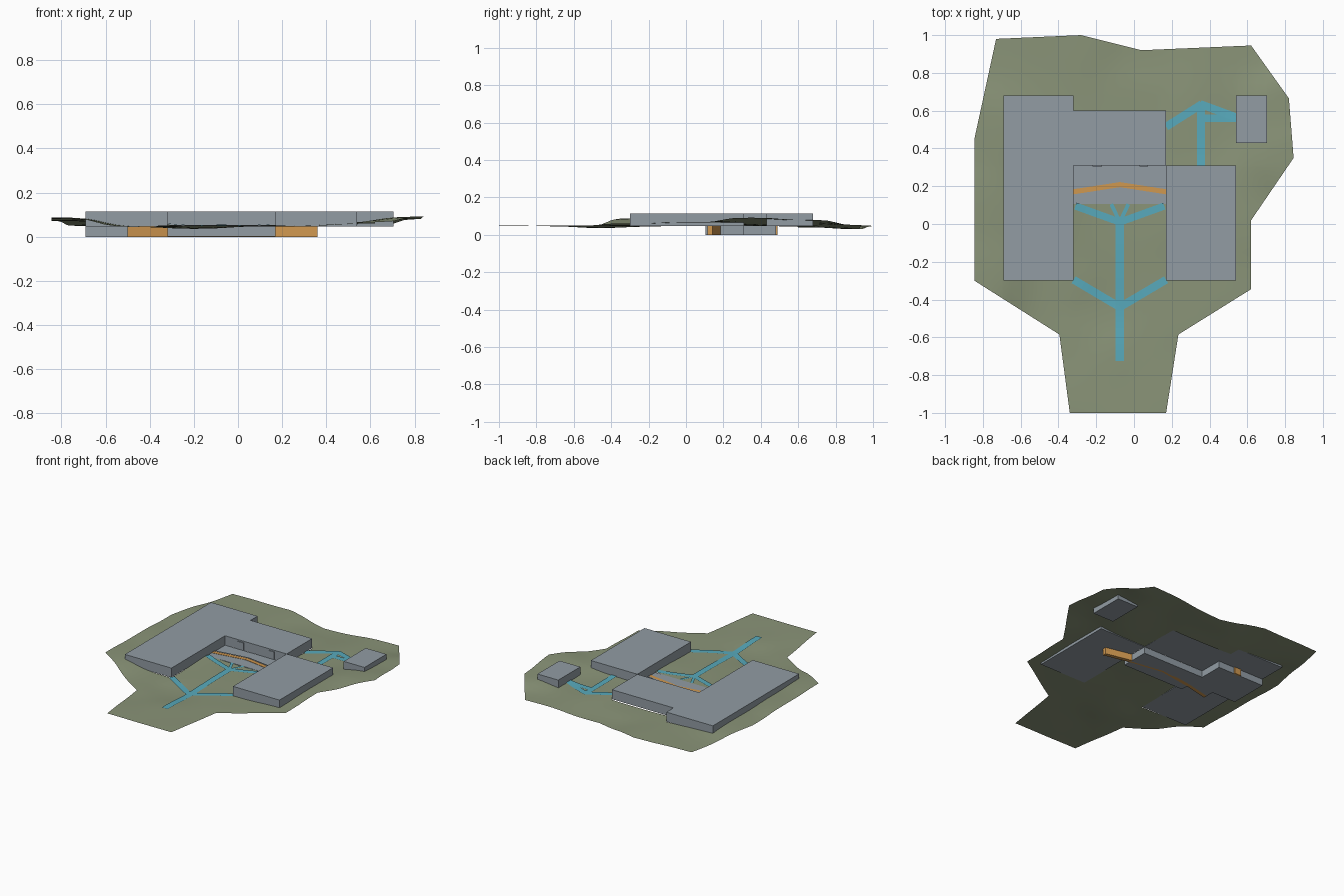
import bpy, bmesh, math
from mathutils import Vector

if "Cube" in bpy.data.objects:
    bpy.data.objects.remove(bpy.data.objects["Cube"])


def material(name, rgb):
    m = bpy.data.materials.new(name)
    lin = [((c / 255 + 0.055) / 1.055) ** 2.4 for c in rgb]
    m.diffuse_color = (*lin, 1)
    m.use_nodes = True
    m.node_tree.nodes["Principled BSDF"].inputs["Base Color"].default_value = m.diffuse_color
    return m


GREY = material("wall_grey", (146, 156, 164))
GREEN = material("grass_green", (138, 148, 120))
TEAL = material("path_teal", (88, 170, 188))
ORANGE = material("timber_orange", (208, 152, 80))


def finish(name, bm, mat):
    me = bpy.data.meshes.new(name)
    bm.to_mesh(me)
    bm.free()
    me.materials.append(mat)
    ob = bpy.data.objects.new(name, me)
    bpy.context.collection.objects.link(ob)
    return ob


def prism(name, outline, z0, z1, mat):
    """Vertical extrusion of a plan outline."""
    bm = bmesh.new()
    face = bm.faces.new([bm.verts.new((x, y, z0)) for x, y in outline])
    ext = bmesh.ops.extrude_face_region(bm, geom=[face], use_keep_orig=True)
    top = [v for v in ext["geom"] if isinstance(v, bmesh.types.BMVert)]
    bmesh.ops.translate(bm, verts=top, vec=(0, 0, z1 - z0))
    bmesh.ops.recalc_face_normals(bm, faces=bm.faces)
    return finish(name, bm, mat)


def box(name, x0, x1, y0, y1, z0, z1, mat):
    return prism(name, [(x0, y0), (x1, y0), (x1, y1), (x0, y1)], z0, z1, mat)


# Ground height: smooth blend of a few spot levels (x, y, z)
SPOTS = [(-.34, -1, .052), (.17, -1, .052), (-.07, -.75, .05), (-.39, -.58, .045),
         (-.22, -.45, .035), (.23, -.58, .05), (-.85, -.3, .088), (-.85, .1, .082),
         (-.85, .45, .072), (-.73, .98, .05), (-.28, 1, .045), (.04, .92, .03),
         (.0, .65, .04), (.62, .94, .052), (.82, .66, .08), (.84, .35, .092),
         (.62, .02, .068), (.62, -.34, .06), (.17, -.3, .047), (-.32, -.3, .045),
         (-.075, .05, .047), (.35, .5, .048), (-.5, .2, .06), (.35, 0, .058)]


def height(x, y):
    ws = [1 / ((x - a) ** 2 + (y - b) ** 2 + .012) ** 2 for a, b, _ in SPOTS]
    return sum(w * s[2] for w, s in zip(ws, SPOTS)) / sum(ws)


# Footprints of the blocks: x0, x1, y0, y1
BLOCKS = {"left_wing": (-.69, -.32, -.30, .68),
          "centre_wing": (-.32, .17, .31, .60),
          "right_wing": (.17, .54, -.30, .31),
          "annex": (.54, .705, .43, .68)}
COURT = (-.32, .17, .105, .31)

# Ground sheet, cut on a grid and opened under the blocks and court
site = [(-.34, -1), (.17, -1), (.235, -.585), (.62, -.345), (.62, .02), (.845, .35),
        (.82, .665), (.62, .945), (.04, .92), (-.28, 1), (-.73, .98),
        (-.845, .45), (-.845, -.30), (-.395, -.585)]
bm = bmesh.new()
bm.faces.new([bm.verts.new((x, y, 0)) for x, y in site])
holes = list(BLOCKS.values()) + [COURT]
for axis in (0, 1):
    cuts = {round(-1 + .05 * i, 3) for i in range(1, 40)}
    for h in holes:
        cuts |= {h[axis * 2], h[axis * 2 + 1]}
    normal = Vector((1, 0, 0)) if axis == 0 else Vector((0, 1, 0))
    for c in sorted(cuts):
        bmesh.ops.bisect_plane(bm, geom=bm.verts[:] + bm.edges[:] + bm.faces[:],
                               dist=1e-5, plane_co=normal * c, plane_no=normal)
inside = []
for f in bm.faces:
    p = f.calc_center_median()
    if any(h[0] < p.x < h[1] and h[2] < p.y < h[3] for h in holes):
        inside.append(f)
bmesh.ops.delete(bm, geom=inside, context='FACES')
for v in bm.verts:
    v.co.z = height(v.co.x, v.co.y)
for f in bm.faces:
    f.smooth = True
    if f.normal.z < 0:
        f.normal_flip()
finish("ground", bm, GREEN)

# Upper blocks with flat roofs
for name, (x0, x1, y0, y1) in BLOCKS.items():
    box(name, x0, x1, y0, y1, .047, .115, GREY)

# Doors on the court side of the centre wing
for i, (x0, x1) in enumerate([(-.22, -.17), (.03, .075)]):
    box(f"court_door_{i}", x0, x1, .304, .312, .05, .105, GREY)

# Lower storey, with a bent front
prism("lower_storey", [(-.69, .48), (-.69, .2), (-.5, .2), (-.5, .13), (-.32, .17),
                       (-.075, .21), (.17, .17), (.17, .31), (-.32, .31), (-.32, .48)],
      0, .0468, GREY)

# Bent timber wall and the grey coping behind it
BEND = [(-.5, .115), (-.32, .157), (-.075, .195), (.17, .157), (.36, .115)]


def band(name, points, shift, depth, z0, z1, mat):
    front = [(x, y + shift) for x, y in points]
    back = [(x, y + shift + depth) for x, y in reversed(points)]
    return prism(name, front + back, z0, z1, mat)


band("timber_wall", BEND, 0, .027, 0, .0469, ORANGE)
band("timber_coping", BEND[1:4], 0, .027, .0465, .052, ORANGE)
band("grey_coping", BEND[1:4], .027, .01, .04, .054, GREY)

# Front terrace filling the space before the bent wall
prism("front_terrace", [(-.32, .105), (.17, .105), (.17, .157), (-.075, .195),
                        (-.32, .157)], .0005, .05, GREY)

# Timber panel on the rear of the lower storey
box("rear_panel", -.5, -.45, .472, .488, 0, .0465, ORANGE)


# Paths draped over the ground
def path(name, a, b, width):
    a, b = Vector(a), Vector(b)
    d = b - a
    side = Vector((-d.y, d.x)).normalized() * width / 2
    n = max(2, math.ceil(d.length / .03))
    bm = bmesh.new()
    rows = []
    for i in range(n + 1):
        p = a + d * i / n
        z = height(p.x, p.y) + .005
        rows.append([bm.verts.new((q.x, q.y, z)) for q in (p + side, p - side)])
    for r, s in zip(rows, rows[1:]):
        bm.faces.new((r[0], r[1], s[1], s[0]))
    bmesh.ops.recalc_face_normals(bm, faces=bm.faces)
    for f in bm.faces:
        if f.normal.z < 0:
            f.normal_flip()
    finish(name, bm, TEAL)


C = -.075
path("main_path", (C, -.725), (C, .04), .046)
for tag, s in (("left", -1), ("right", 1)):
    path(f"lower_branch_{tag}", (C, -.44), (C + s * .245, -.295), .042)
    path(f"upper_branch_{tag}", (C, .01), (C + s * .235, .095), .038)
    path(f"door_branch_{tag}", (C, .01), (C + s * .045, .105), .02)
path("side_path", (.355, .31), (.355, .63), .042)
path("side_branch_left", (.36, .635), (.17, .515), .042)
path("side_branch_right", (.35, .635), (.54, .565), .042)
path("side_link", (.355, .56), (.54, .56), .042)
